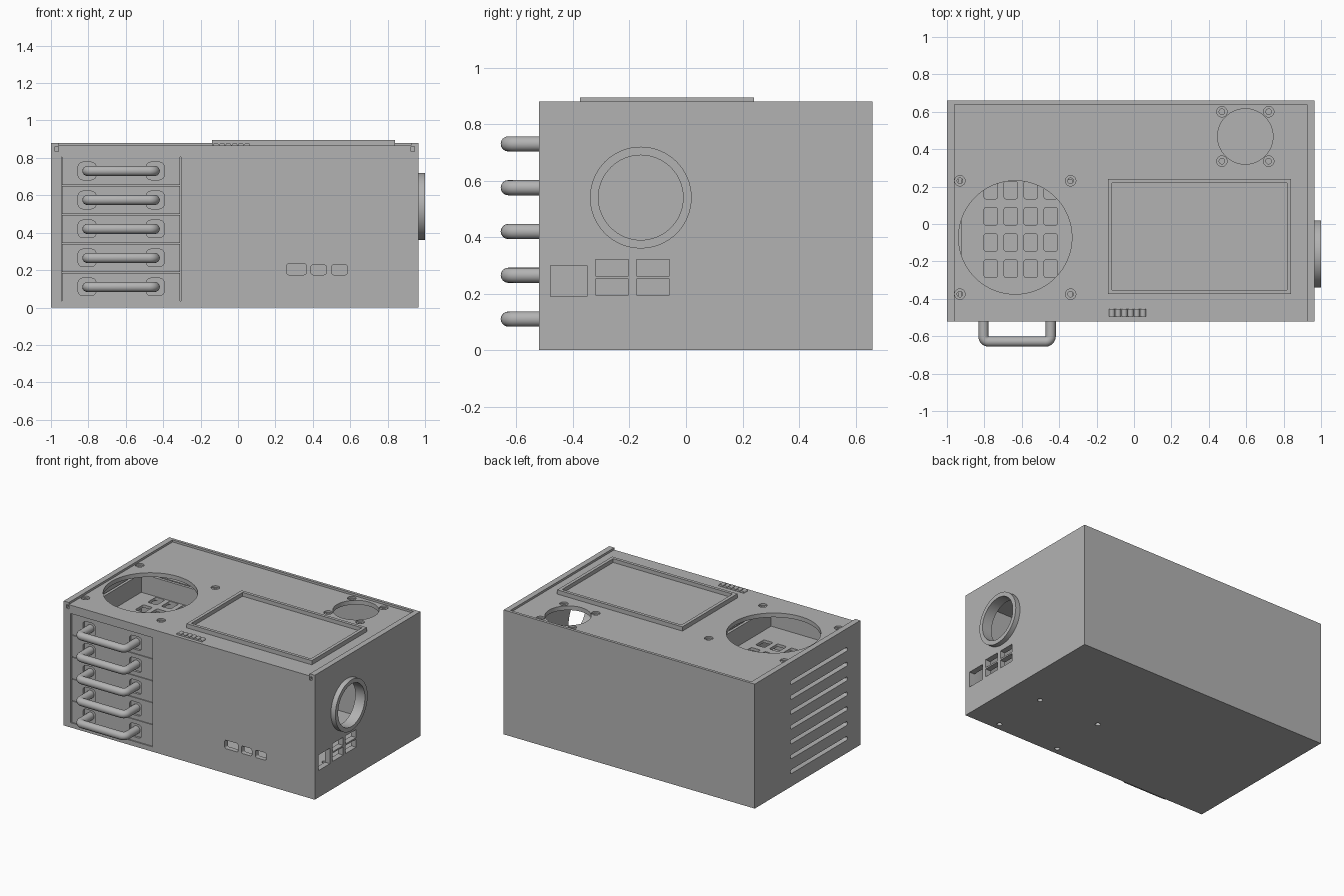
import bpy, bmesh, math
from mathutils import Matrix, Vector

if "Cube" in bpy.data.objects:
    bpy.data.objects.remove(bpy.data.objects["Cube"])

grey = bpy.data.materials.new("plain_grey")
grey.use_nodes = True
grey.diffuse_color = (0.45, 0.45, 0.45, 1)
grey.node_tree.nodes["Principled BSDF"].inputs["Base Color"].default_value = grey.diffuse_color


def box(x, y, z, round_axis=None, radius=0.0):
    """Block from (min, max) ranges, optionally rounded along one axis."""
    bm = bmesh.new()
    bmesh.ops.create_cube(bm, size=1)
    for v in bm.verts:
        v.co = Vector([(r[0] + r[1]) / 2 + c * (r[1] - r[0]) for r, c in zip((x, y, z), v.co)])
    if round_axis is not None:
        edges = [e for e in bm.edges
                 if abs(e.verts[0].co[round_axis] - e.verts[1].co[round_axis]) > 1e-5]
        bmesh.ops.bevel(bm, geom=edges, offset=radius, segments=4, profile=0.5, affect='EDGES')
    return bm


def cylinder(center, radius, length, axis="Z", sides=64):
    bm = bmesh.new()
    turn = {"X": Matrix.Rotation(math.pi / 2, 4, "Y"),
            "Y": Matrix.Rotation(math.pi / 2, 4, "X"), "Z": Matrix()}[axis]
    bmesh.ops.create_cone(bm, cap_ends=True, segments=sides, radius1=radius, radius2=radius,
                          depth=length, matrix=Matrix.Translation(center) @ turn)
    return bm


def make(name, bm):
    mesh = bpy.data.meshes.new(name)
    bm.to_mesh(mesh)
    bm.free()
    mesh.materials.append(grey)
    obj = bpy.data.objects.new(name, mesh)
    bpy.context.collection.objects.link(obj)
    return obj


def smooth(obj):
    bpy.ops.object.select_all(action='DESELECT')
    obj.select_set(True)
    bpy.context.view_layer.objects.active = obj
    bpy.ops.object.shade_smooth_by_angle(angle=math.radians(35))


def cut(obj, shapes):
    """Subtract every shape from the object, then drop the cutters."""
    cutters = bpy.data.collections.new("cutters")
    bpy.context.scene.collection.children.link(cutters)
    for bm in shapes:
        cutter = make("cutter", bm)
        cutter.hide_render = True
        bpy.context.collection.objects.unlink(cutter)
        cutters.objects.link(cutter)
    mod = obj.modifiers.new("cut", 'BOOLEAN')
    mod.operation, mod.solver, mod.operand_type = 'DIFFERENCE', 'EXACT', 'COLLECTION'
    mod.collection = cutters
    bpy.context.view_layer.update()
    result = bpy.data.meshes.new_from_object(
        obj.evaluated_get(bpy.context.evaluated_depsgraph_get()))
    obj.modifiers.clear()
    obj.data = result
    for cutter in list(cutters.objects):
        bpy.data.objects.remove(cutter)
    bpy.data.collections.remove(cutters)
    smooth(obj)


LEFT, RIGHT, FRONT, BACK, TOP = -1.0, 0.965, -0.52, 0.66, 0.88
LID_TOP, LID_BOTTOM = 0.865, 0.835
PORT_Y, PORT_Z = -0.16, 0.54

# Case: hollow body, lid channel, drawer bay
case = make("case", box((LEFT, RIGHT), (FRONT, BACK), (0, TOP)))
cuts = [box((-0.96, 0.925), (-0.485, 0.625), (0.03, 0.86)),
        box((-0.96, 0.925), (-0.6, 0.64), (LID_BOTTOM, 1)),
        box((-0.945, -0.305), (-0.6, -0.4), (0.034, 0.806)),
        cylinder((RIGHT, PORT_Y, PORT_Z), 0.15, 0.3, "X")]
# Lid rail grooves
for x in (-0.967, 0.932):
    cuts.append(box((x - 0.012, x + 0.012), (-0.6, 0.63), (LID_BOTTOM, LID_TOP - 0.005)))
# Side connector openings
side = (0.85, 1.05)
cuts.append(box(side, (-0.48, -0.35), (0.19, 0.30)))
for y in (-0.32, -0.175):
    for z in (0.195, 0.263):
        cuts.append(box(side, (y, y + 0.117), (z, z + 0.057)))
# Front connector openings
for x, w, h in ((0.26, 0.105, 0.06), (0.39, 0.082, 0.053), (0.5, 0.085, 0.053)):
    cuts.append(box((x, x + w), (-0.6, -0.4), (0.175, 0.175 + h), 1, 0.012))
# Ventilation slots
for i in range(7):
    z = 0.105 + i * 0.105
    cuts.append(box((-1.1, -0.95), (-0.375, 0.26), (z - 0.014, z + 0.014), 0, 0.012))
# Mounting holes in the floor
for x in (0.245, 0.725):
    for y in (-0.47, -0.067):
        cuts.append(cylinder((x, y, 0), 0.017, 0.2, sides=24))
cut(case, cuts)

# Collar around the side port
collar = make("port_collar", cylinder((0.98, PORT_Y, PORT_Z), 0.18, 0.04, "X"))
cut(collar, [cylinder((0.98, PORT_Y, PORT_Z), 0.15, 0.2, "X")])

# Sliding lid with fan openings and countersunk screw holes
lid = make("lid", box((-0.96, 0.925), (FRONT, 0.64), (LID_BOTTOM, LID_TOP)))
cuts = []
for cx, cy, r, spread in ((-0.635, -0.072, 0.303, 0.303), (0.595, 0.468, 0.148, 0.132)):
    cuts.append(cylinder((cx, cy, LID_TOP), r, 0.3, sides=96))
    for sx in (-1, 1):
        for sy in (-1, 1):
            spot = (cx + sx * (spread - 0.007), cy + sy * spread, LID_TOP)
            cuts += [cylinder(spot, 0.028, 0.024, sides=24), cylinder(spot, 0.015, 0.2, sides=24)]
cut(lid, cuts)

# Raised display frame
frame = make("display_frame", box((-0.14, 0.84), (-0.375, 0.24), (LID_TOP - 0.01, 0.895)))
cut(frame, [box((-0.117, 0.817), (-0.353, 0.218), (0.868, 1))])

# Finger grip ridges
for i in range(6):
    ridge = make("grip_ridge", cylinder((-0.118 + i * 0.0333, -0.475, 0.864), 0.0165, 0.04, "Y", 16))
    smooth(ridge)

# Drawer bay partition and back panel
make("bay_partition", box((-0.3, -0.28), (-0.49, 0.285), (0.02, 0.805)))
make("bay_back_panel", box((-0.96, -0.28), (0.265, 0.285), (0.02, 0.805)))

# Drawer: open tray with a vented floor and handle recesses
HALF = 0.0755
drawer = make("drawer", box((-0.941, -0.309), (-0.512, 0.255), (-HALF, HALF)))
cuts = [box((-0.921, -0.329), (-0.482, 0.235), (-HALF + 0.02, 0.2))]
for i in range(4):
    for j in range(4):
        x, y = -0.802 + i * 0.107, -0.286 + j * 0.14
        cuts.append(box((x, x + 0.072), (y, y + 0.094), (-0.2, 0), 2, 0.012))
for x in (-0.807, -0.443):
    cuts.append(box((x - 0.048, x + 0.048), (-0.6, -0.497), (-0.047, 0.047), 1, 0.025))
cut(drawer, cuts)

# Handle: round bar with tight bends
curve = bpy.data.curves.new("handle_path", 'CURVE')
curve.dimensions = '3D'
curve.bevel_depth, curve.bevel_resolution = 0.027, 6
bend, bar_y = 0.028, -0.629
path = [(-0.805, -0.485)]
for cx, start in ((-0.805 + bend, 180), (-0.445 - bend, 270)):
    for k in range(6):
        a = math.radians(start + 18 * k)
        path.append((cx + bend * math.cos(a), bar_y + bend + bend * math.sin(a)))
path.append((-0.445, -0.485))
spline = curve.splines.new('POLY')
spline.points.add(len(path) - 1)
for p, (x, y) in zip(spline.points, path):
    p.co = (x, y, 0, 1)
temp = bpy.data.objects.new("handle_path", curve)
bpy.context.collection.objects.link(temp)
bpy.context.view_layer.update()
handle_mesh = bpy.data.meshes.new_from_object(
    temp.evaluated_get(bpy.context.evaluated_depsgraph_get()))
bpy.data.objects.remove(temp)
handle_mesh.materials.clear()
handle_mesh.materials.append(grey)
handle = bpy.data.objects.new("drawer_handle", handle_mesh)
bpy.context.collection.objects.link(handle)
smooth(handle)

# Stack of five drawers
for i in range(5):
    for part in (drawer, handle):
        item = part if i == 0 else part.copy()
        if i:
            bpy.context.collection.objects.link(item)
        item.location.z = 0.11 + i * 0.155
